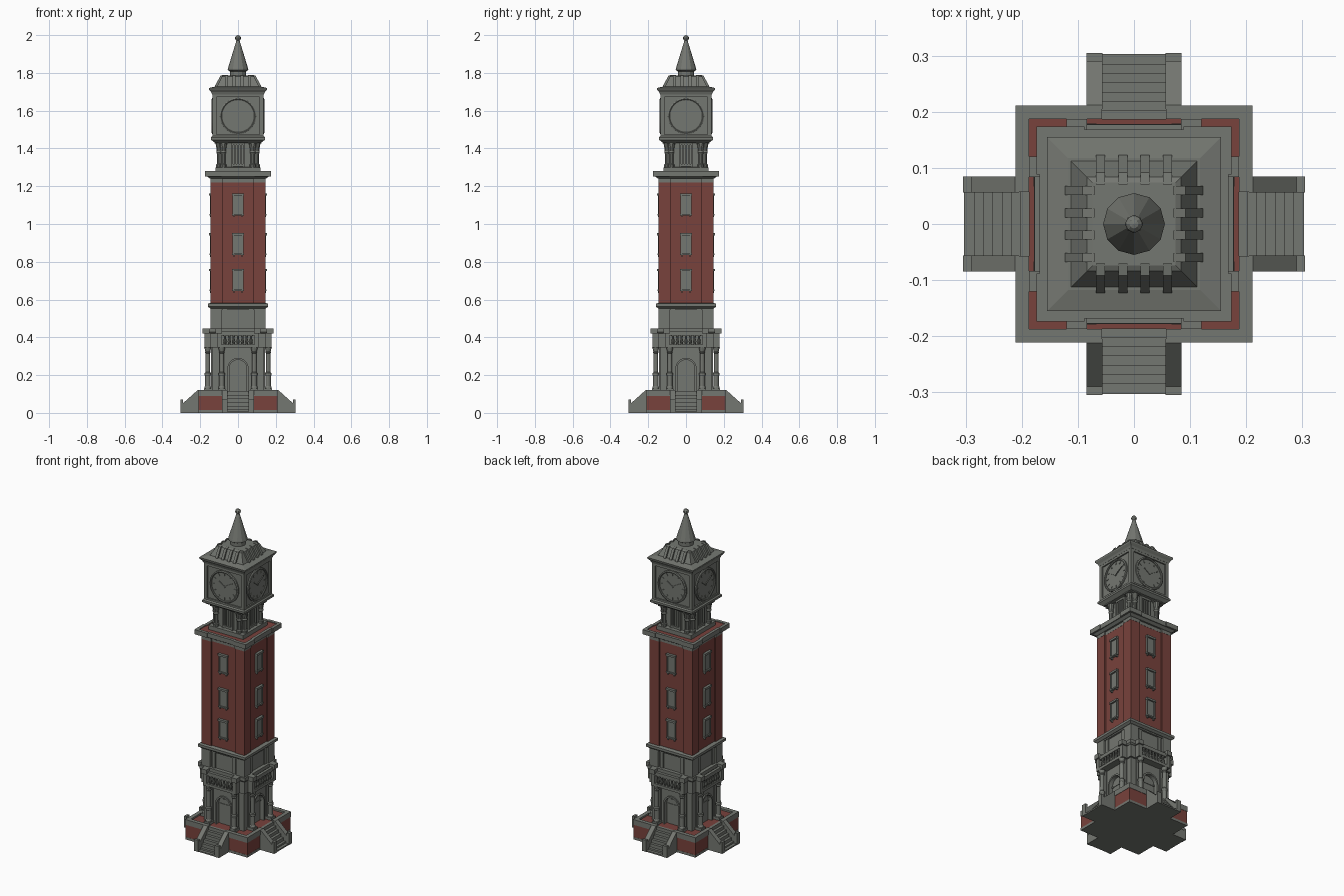
import bpy, bmesh, math
from mathutils import Matrix, Vector

if "Cube" in bpy.data.objects:
    bpy.data.objects.remove(bpy.data.objects["Cube"])

def material(name, rgb):
    m = bpy.data.materials.new(name)
    m.diffuse_color = (*rgb, 1)
    m.use_nodes = True
    m.node_tree.nodes["Principled BSDF"].inputs["Base Color"].default_value = m.diffuse_color
    return m

STONE = material("grey stone", (0.175, 0.185, 0.165))
BRICK = material("red brick", (0.19, 0.054, 0.045))

def box(bm, x0, x1, y0, y1, z0, z1, rot=None):
    m = Matrix.Translation(((x0 + x1) / 2, (y0 + y1) / 2, (z0 + z1) / 2)) @ \
        Matrix.Diagonal((abs(x1 - x0), abs(y1 - y0), abs(z1 - z0), 1))
    bmesh.ops.create_cube(bm, size=1, matrix=(rot or Matrix()) @ m)

def pair(bm, x0, x1, *rest):
    """A box and its mirror image across x."""
    box(bm, x0, x1, *rest)
    box(bm, -x1, -x0, *rest)

def lathe(bm, pts, seg=12, m=Matrix(), start=0.0, closed=False):
    rings = [[bm.verts.new(m @ Vector((r * math.cos(start + 2 * math.pi * i / seg),
                                       r * math.sin(start + 2 * math.pi * i / seg), z)))
              for i in range(seg)] for r, z in pts]
    for a, b in zip(rings, rings[1:] + rings[:1] if closed else rings[1:]):
        for i in range(seg):
            j = (i + 1) % seg
            bm.faces.new((a[i], a[j], b[j], b[i]))
    if not closed:
        bm.faces.new(rings[0][::-1])
        bm.faces.new(rings[-1])

def square(bm, pts):
    """Square tower stage from (half width, height) pairs."""
    lathe(bm, [(h * math.sqrt(2), z) for h, z in pts], 4, start=math.pi / 4)

def prism(bm, outline, a, b, axis="y"):
    at = (lambda u, v, w: (u, w, v)) if axis == "y" else (lambda u, v, w: (w, u, v))
    f = [bm.verts.new(at(u, v, a)) for u, v in outline]
    g = [bm.verts.new(at(u, v, b)) for u, v in outline]
    bm.faces.new(f)
    bm.faces.new(g[::-1])
    for i in range(len(f)):
        j = (i + 1) % len(f)
        bm.faces.new((f[i], g[i], g[j], f[j]))

def part(name, mat, build, four=True):
    """Build one object; four=True repeats the front side on all sides."""
    bm = bmesh.new()
    for k in range(4 if four else 1):
        old = set(bm.verts)
        build(bm)
        bmesh.ops.rotate(bm, verts=[v for v in bm.verts if v not in old],
                         matrix=Matrix.Rotation(k * math.pi / 2, 3, "Z"))
    bmesh.ops.recalc_face_normals(bm, faces=bm.faces)
    me = bpy.data.meshes.new(name)
    bm.to_mesh(me)
    bm.free()
    me.materials.append(mat)
    bpy.context.collection.objects.link(bpy.data.objects.new(name, me))

def arch(r, spring, base, n=12):
    return [(-r, base)] + [(-r * math.cos(math.pi * i / n), spring + r * math.sin(math.pi * i / n))
                           for i in range(n + 1)] + [(r, base)]

# Platform
part("platform_foot", STONE, lambda bm: square(bm, [(0.21, 0), (0.21, 0.015)]), False)
part("platform_brick", BRICK, lambda bm: square(bm, [(0.209, 0.015), (0.209, 0.09)]), False)
part("platform_floor", BRICK, lambda bm: square(bm, [(0.187, 0.09), (0.187, 0.112)]), False)
part("platform_rim", STONE, lambda bm: pair(bm, 0.057, 0.211, -0.211, -0.187, 0.09, 0.122))

def stairs(bm):
    for i in range(6):
        box(bm, -0.057, 0.057, -0.285 + i * 0.0165, -0.186, 0, 0.018 + i * 0.0195)
    box(bm, -0.057, 0.057, -0.303, -0.285, 0, 0.008)
    side = [(-0.305, 0), (-0.305, 0.07), (-0.29, 0.07), (-0.29, 0.052), (-0.212, 0.122),
            (-0.205, 0.122), (-0.205, 0)]
    for a, b in ((0.056, 0.085), (-0.085, -0.056)):
        prism(bm, side, a, b, "x")
part("stairs", STONE, stairs)

# Entrance storey with arched doorways
part("entrance_core", STONE, lambda bm: square(bm, [(0.118, 0.11), (0.118, 0.45)]), False)
part("entrance_wall", STONE, lambda bm: prism(
    bm, [(-0.135, 0.11), (-0.135, 0.35), (0.135, 0.35), (0.135, 0.11)] + arch(0.046, 0.235, 0.11)[::-1],
    -0.135, -0.117))
part("door_arch", STONE, lambda bm: prism(
    bm, arch(0.056, 0.235, 0.11) + arch(0.046, 0.235, 0.11)[::-1], -0.143, -0.134))

def door(bm):
    prism(bm, arch(0.034, 0.232, 0.11), -0.121, -0.117)
    box(bm, -0.046, 0.046, -0.124, -0.117, 0.228, 0.236)
part("door", STONE, door)

COLUMN = [(0.018, 0.11), (0.018, 0.135), (0.014, 0.142), (0.014, 0.195), (0.017, 0.2), (0.017, 0.21),
          (0.0125, 0.216), (0.012, 0.315), (0.016, 0.32), (0.013, 0.326), (0.019, 0.348)]
def columns(bm):
    for x in (-0.086, 0.086):
        lathe(bm, COLUMN, 12, Matrix.Translation((x, -0.16, 0)))
    pair(bm, 0.072, 0.1, -0.142, -0.134, 0.11, 0.35)
    pair(bm, 0.067, 0.105, -0.179, -0.134, 0.11, 0.128)
part("entrance_columns", STONE, columns)

# Balcony with balusters above each door
def balcony(bm):
    box(bm, -0.112, 0.112, -0.178, -0.117, 0.345, 0.362)
    pair(bm, 0.088, 0.112, -0.178, -0.117, 0.36, 0.42)
    pair(bm, 0.084, 0.12, -0.187, -0.117, 0.42, 0.448)
    box(bm, -0.09, 0.09, -0.177, -0.16, 0.41, 0.432)
    for i in range(7):
        lathe(bm, [(0.005, 0.36), (0.009, 0.378), (0.005, 0.395), (0.007, 0.412)], 8,
              Matrix.Translation((-0.069 + i * 0.023, -0.168, 0)))
part("balcony", STONE, balcony)
part("balcony_bands", STONE, lambda bm: (
    square(bm, [(0.145, 0.345), (0.145, 0.362)]),
    square(bm, [(0.147, 0.42), (0.154, 0.428), (0.154, 0.448)])), False)

# Stone storey with panels and cornice
part("stone_storey", STONE, lambda bm: square(bm, [(0.132, 0.36), (0.132, 0.56)]), False)
def pilasters(bm):
    pair(bm, 0.088, 0.145, -0.145, -0.09, 0.36, 0.56)
    pair(bm, 0.058, 0.08, -0.139, -0.13, 0.36, 0.55)
    box(bm, -0.09, 0.09, -0.143, -0.13, 0.545, 0.56)
part("stone_pilasters", STONE, pilasters)
part("stone_cornice", STONE, lambda bm: square(
    bm, [(0.147, 0.553), (0.16, 0.563), (0.16, 0.578), (0.146, 0.582)]), False)

# Brick shaft with corner piers
part("brick_shaft", BRICK, lambda bm: square(bm, [(0.137, 0.57), (0.137, 1.22)]), False)
part("brick_corner_piers", BRICK, lambda bm: pair(bm, 0.08, 0.145, -0.145, -0.08, 0.57, 1.22))

def windows(bm):
    for z in (0.64, 0.83, 1.04):
        box(bm, -0.025, 0.025, -0.143, -0.135, z + 0.01, z + 0.112)
        pair(bm, 0.022, 0.029, -0.149, -0.135, z + 0.01, z + 0.112)
        box(bm, -0.031, 0.031, -0.153, -0.135, z + 0.11, z + 0.122)
        box(bm, -0.031, 0.031, -0.151, -0.135, z + 0.006, z + 0.014)
        pair(bm, 0.018, 0.025, -0.148, -0.135, z - 0.004, z + 0.006)
part("shaft_windows", STONE, windows)

# Shaft cornice, with a brick ledge on top
part("shaft_band", STONE, lambda bm: (
    square(bm, [(0.138, 1.22), (0.138, 1.26)]),
    square(bm, [(0.148, 1.24), (0.166, 1.254), (0.166, 1.27)])), False)
def cornice_steps(bm):
    pair(bm, 0.08, 0.146, -0.146, -0.08, 1.22, 1.25)
    pair(bm, 0.088, 0.174, -0.174, -0.155, 1.252, 1.28)
    box(bm, -0.09, 0.09, -0.168, -0.15, 1.252, 1.28)
part("shaft_cornice", STONE, cornice_steps)
part("brick_ledge", BRICK, lambda bm: square(bm, [(0.155, 1.262), (0.155, 1.275)]), False)

# Louvre storey with paired columns
part("louvre_storey", STONE, lambda bm: (
    square(bm, [(0.118, 1.27), (0.118, 1.3), (0.092, 1.302), (0.092, 1.45)])), False)
def louvre(bm):
    pair(bm, 0.027, 0.037, -0.104, -0.09, 1.3, 1.43)
    for z in (1.305, 1.418):
        box(bm, -0.037, 0.037, -0.104, -0.09, z, z + 0.013)
    for x in (-0.014, 0, 0.014):
        box(bm, x - 0.004, x + 0.004, -0.1, -0.09, 1.31, 1.42)
part("louvre_window", STONE, louvre)
def belfry_columns(bm):
    for x in (-0.078, 0.078):
        lathe(bm, [(0.016, 1.3), (0.016, 1.315), (0.012, 1.32), (0.011, 1.37), (0.016, 1.378),
                   (0.013, 1.386), (0.021, 1.435)], 10, Matrix.Translation((x, -0.1, 0)))
    pair(bm, 0.054, 0.102, -0.124, -0.09, 1.425, 1.442)
part("belfry_columns", STONE, belfry_columns)
part("clock_base_cornice", STONE, lambda bm: square(
    bm, [(0.122, 1.43), (0.143, 1.446), (0.143, 1.458), (0.136, 1.465)]), False)

# Clock box
part("clock_box", STONE, lambda bm: square(bm, [(0.128, 1.45), (0.128, 1.7)]), False)
def clock_frame(bm):
    pair(bm, 0.114, 0.136, -0.136, -0.114, 1.46, 1.69)
    box(bm, -0.115, 0.115, -0.136, -0.12, 1.46, 1.475)
    box(bm, -0.115, 0.115, -0.136, -0.12, 1.672, 1.69)
part("clock_frame", STONE, clock_frame)

FACE = Matrix.Translation((0, 0, 1.572)) @ Matrix.Rotation(math.pi / 2, 4, "X")
def clock(bm):
    lathe(bm, [(0.086, 0.126), (0.086, 0.136), (0.09, 0.139), (0.097, 0.136), (0.097, 0.126)], 32, FACE,
          closed=True)
    lathe(bm, [(0.087, 0.126), (0.087, 0.131)], 32, FACE)
    lathe(bm, [(0.006, 0.13), (0.006, 0.136)], 10, FACE)
    spin = lambda a: Matrix.Translation((0, 0, 1.572)) @ Matrix.Rotation(a, 4, "Y")
    for i in range(12):
        box(bm, -0.003, 0.003, -0.134, -0.13, 0.066, 0.08, spin(i * math.pi / 6))
    box(bm, -0.003, 0.003, -0.135, -0.13, 0, 0.042, spin(math.radians(-55)))
    box(bm, -0.002, 0.002, -0.136, -0.13, 0, 0.062, spin(math.radians(60)))
part("clock", STONE, clock)
part("clock_cornice", STONE, lambda bm: square(
    bm, [(0.137, 1.685), (0.142, 1.698), (0.153, 1.711), (0.155, 1.72), (0.118, 1.728)]), False)

# Roof with ribs, spire and finial
part("roof", STONE, lambda bm: square(bm, [(0.116, 1.72), (0.084, 1.782), (0.074, 1.787)]), False)
def ribs(bm):
    rib = [(-0.124, 1.722), (-0.122, 1.732), (-0.092, 1.786), (-0.07, 1.79), (-0.07, 1.722)]
    for x in (-0.06, -0.02, 0.02, 0.06):
        prism(bm, rib, x - 0.008, x + 0.008, "x")
part("roof_ribs", STONE, ribs)
part("spire", STONE, lambda bm: lathe(
    bm, [(0.043, 1.78), (0.043, 1.808), (0.055, 1.815), (0.053, 1.825), (0.008, 1.972)], 12), False)
part("finial", STONE, lambda bm: bmesh.ops.create_uvsphere(
    bm, u_segments=8, v_segments=6, radius=0.016, matrix=Matrix.Translation((0, 0, 1.984))), False)
